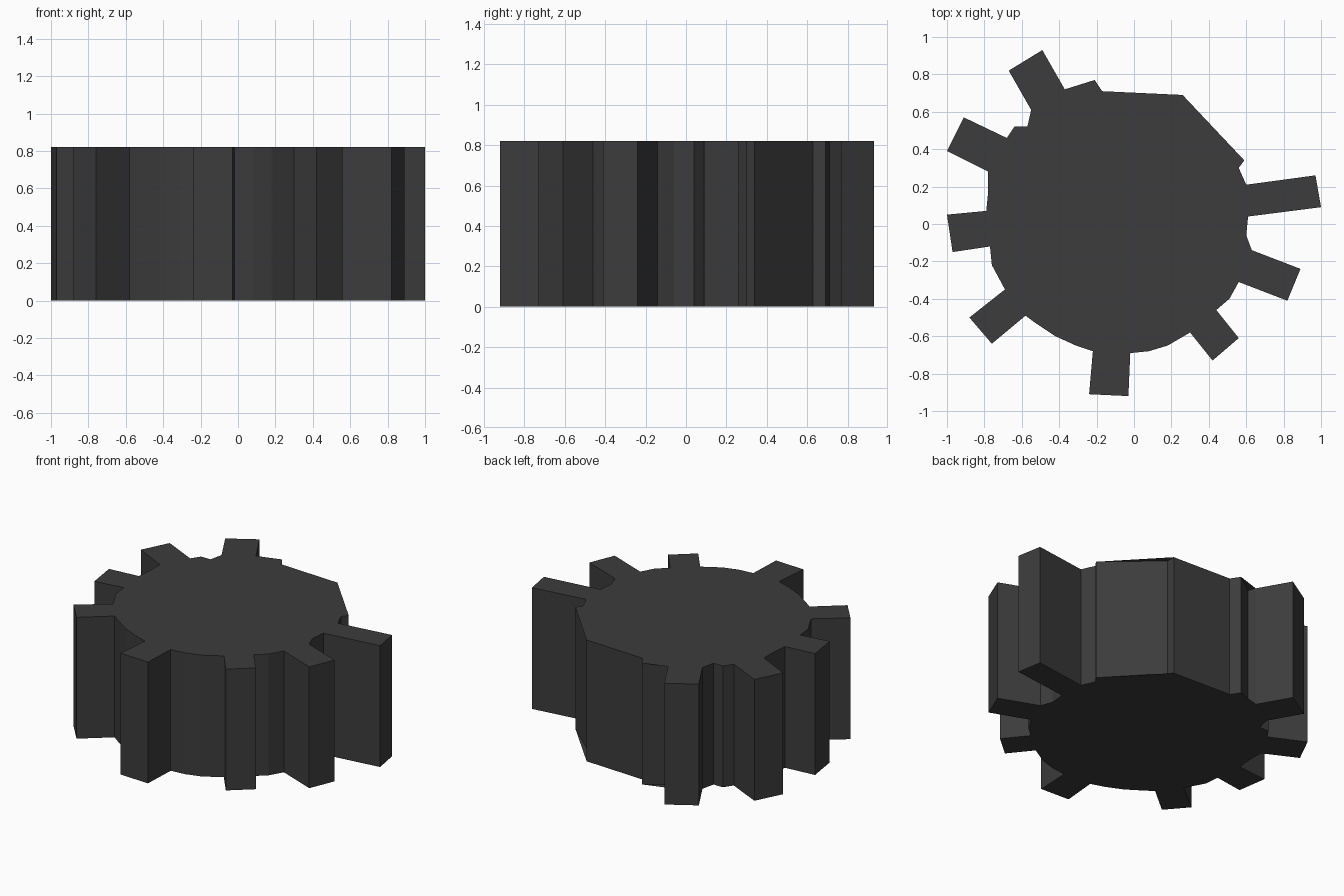
import bpy, bmesh

if "Cube" in bpy.data.objects:
    bpy.data.objects.remove(bpy.data.objects["Cube"])

HEIGHT = 0.82

# Each tooth in counter-clockwise order: root, tip, tip, root,
# followed by the hub rim points up to the next tooth
teeth_and_rims = [
    ([(0.61, 0.04), (1.00, 0.09), (0.97, 0.26), (0.60, 0.21)],
     [(0.56, 0.30), (0.59, 0.34), (0.26, 0.63), (0.26, 0.69), (-0.17, 0.71),
      (-0.21, 0.77), (-0.35, 0.67)]),
    ([(-0.37, 0.72), (-0.49, 0.93), (-0.67, 0.82), (-0.55, 0.61)],
     [(-0.57, 0.52), (-0.64, 0.52)]),
    ([(-0.68, 0.46), (-0.91, 0.57), (-1.00, 0.39), (-0.78, 0.28)],
     [(-0.78, 0.17)]),
    ([(-0.79, 0.07), (-1.00, 0.05), (-0.97, -0.15), (-0.77, -0.12)],
     [(-0.76, -0.22)]),
    ([(-0.69, -0.35), (-0.88, -0.50), (-0.76, -0.64), (-0.58, -0.49)],
     [(-0.54, -0.52), (-0.42, -0.60), (-0.31, -0.65)]),
    ([(-0.22, -0.68), (-0.24, -0.91), (-0.03, -0.92), (-0.02, -0.69)],
     [(0.08, -0.68), (0.18, -0.65)]),
    ([(0.30, -0.58), (0.42, -0.73), (0.56, -0.61), (0.44, -0.46)],
     [(0.51, -0.40)]),
    ([(0.56, -0.31), (0.82, -0.41), (0.89, -0.24), (0.63, -0.14)],
     [(0.60, -0.06)]),
]


def make_object(name, bm, material):
    bmesh.ops.recalc_face_normals(bm, faces=bm.faces)
    mesh = bpy.data.meshes.new(name)
    bm.to_mesh(mesh)
    bm.free()
    obj = bpy.data.objects.new(name, mesh)
    obj.data.materials.append(material)
    bpy.context.collection.objects.link(obj)
    return obj


dark = bpy.data.materials.new("dark_grey")
dark.diffuse_color = (0.045, 0.045, 0.045, 1)
dark.use_nodes = True
dark.node_tree.nodes["Principled BSDF"].inputs["Base Color"].default_value = dark.diffuse_color

# Gear hub: closed prism through the tooth roots and rim points
bm = bmesh.new()
hub = []
for tooth, rim in teeth_and_rims:
    hub += [tooth[0], tooth[3]] + rim
low = [bm.verts.new((x, y, 0)) for x, y in hub]
high = [bm.verts.new((x, y, HEIGHT)) for x, y in hub]
caps = [bm.faces.new(low), bm.faces.new(high)]
roots = set()
i = 0
for tooth, rim in teeth_and_rims:
    roots.add(i)
    i += 2 + len(rim)
n = len(hub)
for i in range(n):
    if i not in roots:  # the teeth cover these openings
        j = (i + 1) % n
        bm.faces.new((low[i], low[j], high[j], high[i]))
bmesh.ops.triangulate(bm, faces=caps)
make_object("gear_hub", bm, dark)

# Teeth: blocks open toward the hub
for k, (tooth, rim) in enumerate(teeth_and_rims):
    bm = bmesh.new()
    low = [bm.verts.new((x, y, 0)) for x, y in tooth]
    high = [bm.verts.new((x, y, HEIGHT)) for x, y in tooth]
    bm.faces.new(low[::-1])
    bm.faces.new(high)
    for i in range(3):
        bm.faces.new((low[i], low[i + 1], high[i + 1], high[i]))
    make_object(f"gear_tooth_{k + 1}", bm, dark)
